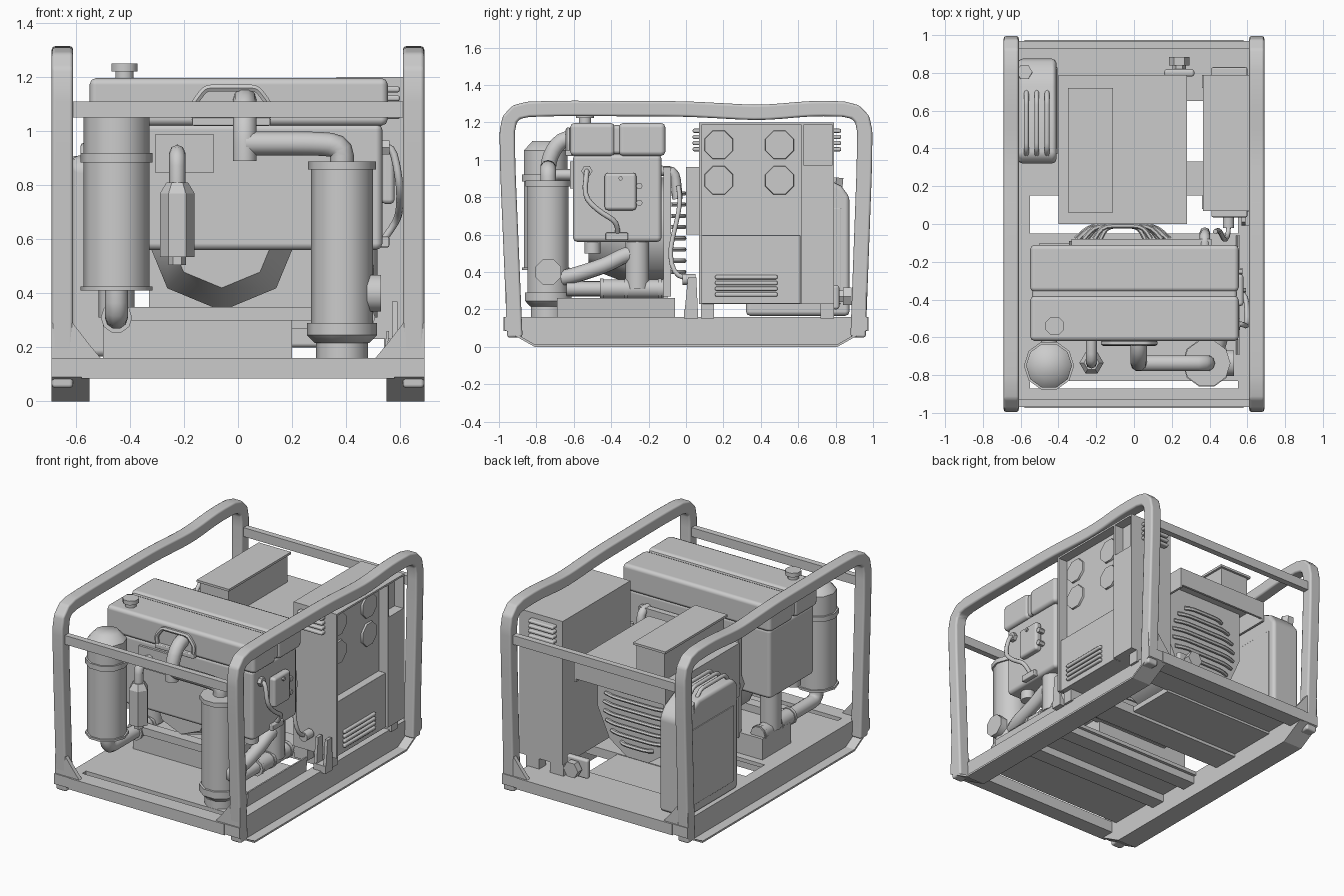
import bpy, bmesh, math
from mathutils import Vector, Matrix

if "Cube" in bpy.data.objects:
    bpy.data.objects.remove(bpy.data.objects["Cube"])


def finish(bm, name):
    bmesh.ops.recalc_face_normals(bm, faces=bm.faces)
    me = bpy.data.meshes.new(name)
    bm.to_mesh(me)
    bm.free()
    ob = bpy.data.objects.new(name, me)
    bpy.context.collection.objects.link(ob)
    return ob


def soften(ob, w, seg=2):
    if w:
        for p in ob.data.polygons:
            p.use_smooth = True
        m = ob.modifiers.new("bevel", 'BEVEL')
        m.width, m.segments, m.harden_normals = w, seg, True
        m.limit_method = 'ANGLE'
    return ob


def prism(name, pts, axis, a, b, bevel=0):
    """Extrude a 2D profile along x (pts = y,z), y (pts = x,z) or z (pts = x,y)."""
    put = {'x': lambda u, v: (a, u, v), 'y': lambda u, v: (u, a, v), 'z': lambda u, v: (u, v, a)}[axis]
    d = {'x': (b - a, 0, 0), 'y': (0, b - a, 0), 'z': (0, 0, b - a)}[axis]
    bm = bmesh.new()
    f = bm.faces.new([bm.verts.new(put(*p)) for p in pts])
    r = bmesh.ops.extrude_face_region(bm, geom=[f], use_keep_orig=True)
    bmesh.ops.translate(bm, vec=d, verts=[v for v in r['geom'] if isinstance(v, bmesh.types.BMVert)])
    return soften(finish(bm, name), bevel)


def box(name, x0, x1, y0, y1, z0, z1, bevel=0):
    return prism(name, [(x0, y0), (x1, y0), (x1, y1), (x0, y1)], 'z', z0, z1, bevel)


round_parts = []


def cyl(name, p, q, r, r2=None, n=10, turn=.5):
    p, q = Vector(p), Vector(q)
    d = q - p
    M = (Matrix.Translation((p + q) / 2) @ d.to_track_quat('Z', 'Y').to_matrix().to_4x4()
         @ Matrix.Rotation(turn * math.tau / n, 4, 'Z'))
    bm = bmesh.new()
    bmesh.ops.create_cone(bm, cap_ends=True, segments=n, radius1=r, radius2=r if r2 is None else r2,
                          depth=d.length, matrix=M)
    round_parts.append(finish(bm, name))


def rounded(pts, fillet):
    """Path with each inner corner replaced by a short curve."""
    P = [Vector(p) for p in pts]
    out = [P[0]]
    for a, b, c in zip(P, P[1:], P[2:]):
        s = b + (a - b).normalized() * min(fillet, (a - b).length * .48)
        e = b + (c - b).normalized() * min(fillet, (c - b).length * .48)
        out += [s * (1 - t) ** 2 + b * 2 * t * (1 - t) + e * t * t for t in (0, 1 / 3, 2 / 3, 1)]
    return out + [P[-1]]


def tube(name, pts, r, fillet=0.08, res=3):
    out = rounded(pts, fillet)
    cu = bpy.data.curves.new(name, 'CURVE')
    cu.dimensions, cu.bevel_depth, cu.bevel_resolution, cu.use_fill_caps = '3D', r, res, True
    sp = cu.splines.new('POLY')
    sp.points.add(len(out) - 1)
    for s, v in zip(sp.points, out):
        s.co = (*v, 1)
    ob = bpy.data.objects.new(name, cu)
    bpy.context.collection.objects.link(ob)
    round_parts.append(ob)


# Roll-cage outline: rounded-square section swept in the side plane
path = rounded([(-.915, .05), (-.955, 1.0), (-.955, 1.265), (-.7, 1.275), (0, 1.272), (.4, 1.25), (.7, 1.277),
                (.955, 1.265), (.955, 1.0), (.92, .05)], .11)
outer, inner = [], []
for i, p in enumerate(path):
    t = (path[min(i + 1, len(path) - 1)] - path[max(i - 1, 0)]).normalized()
    n = Vector((-t.y, t.x)) * .041
    outer.append(p + n)
    inner.append(p - n)

# Skid rails (web, sloped-end lip and end plates), cage tubes, corner gussets
for s, side in ((-1, "left"), (1, "right")):
    prism(side + "_skid_web", [(-.81, 0), (.81, 0), (.97, .09), (.97, .16), (-.97, .16), (-.97, .09)],
          'x', s * .55, s * .625)
    prism(side + "_skid_lip", [(-.97, .16), (-.97, .09), (-.81, 0), (.81, 0), (.97, .09), (.97, .16),
                               (.957, .16), (.957, .097), (.807, .012), (-.807, .012), (-.957, .097),
                               (-.957, .16)], 'x', s * .62, s * .69)
    prism(side + "_cage_tube", outer + inner[::-1], 'x', s * .61, s * .69, .025)
    for e, end in ((-1, "front"), (1, "back")):
        prism(f"{side}_{end}_gusset", [(s * .69, .09), (s * .5, .15), (s * .55, .21), (s * .612, .29),
                                       (s * .69, .29)], 'y', e * .935, e * .962)

# Cage cross bars and floor
for e, end in ((-1, "front"), (1, "back")):
    box(end + "_cross_bar", -.63, .63, e * .97, e * .93, 1.05, 1.11)
    box(end + "_base_beam", -.58, .58, e * .975, e * .87, .085, .16)
box("engine_pan", -.56, .56, -.83, -.05, .135, .16)
box("middle_floor", -.56, .56, .15, .33, .1, .16)
box("rear_floor", -.56, .28, .32, .66, .12, .155)
box("back_floor", -.56, .56, .65, .9, .135, .16)
for i, y in enumerate((-.42, -.12)):
    box(f"floor_beam_{i}", -.56, .56, y - .05, y + .05, .085, .14)
prism("pan_side", [(.54, .16), (.55, .16), (.56, .26), (.55, .26)], 'y', -.69, -.06)
box("engine_skid", -.5, .2, -.4, -.1, .16, .3)
box("engine_bearer", -.42, .37, -.45, -.38, .3, .35)

# Fuel tank with strap groove and housing
for i, (y0, y1) in enumerate(((-.62, -.38), (-.36, -.11))):
    box(f"tank_cap_{i}", -.55, .555, y0, y1, 1.02, 1.197, .025)
box("tank_strap", -.54, .545, -.4, -.34, 1.03, 1.185, .02)
box("engine_housing", -.535, .535, -.605, -.13, .56, 1.03, .025)
cyl("filler_neck", (-.42, -.54, 1.18), (-.42, -.54, 1.225), .036, n=8)
cyl("filler_cap", (-.42, -.54, 1.222), (-.42, -.54, 1.25), .052, n=8)
tube("tank_handle", [(-.16, -.63, 1.05), (-.165, -.63, 1.1), (-.12, -.63, 1.16), (.07, -.63, 1.16),
                     (.115, -.63, 1.1), (.11, -.63, 1.05)], .014, .02, 1)
box("handle_base", -.17, .12, -.645, -.6, 1.02, 1.05, .006)
box("front_panel", -.305, -.09, -.62, -.6, .845, .99)

# Left air cleaner
x, y = -.45, -.75
cyl("air_cleaner_body", (x, y, .41), (x, y, 1.05), .122)
cyl("air_cleaner_dome", (x, y, 1.05), (x, y, 1.1), .122, .075)
for z in (.885, .41):
    cyl("air_cleaner_band", (x, y, z), (x, y, z + (.035 if z > .5 else .015)), .133)
tube("air_cleaner_outlet", [(x, y, .43), (x, y, .31), (x, -.45, .31)], .043, .06)

# Right exhaust filter with overhead pipe and side port
x, y = .385, -.737
cyl("exhaust_filter_body", (x, y, .28), (x, y, .87), .115)
cyl("exhaust_top_band", (x, y, .858), (x, y, .888), .126)
cyl("exhaust_lower_band", (x, y, .245), (x, y, .29), .13)
cyl("exhaust_taper", (x, y, .215), (x, y, .245), .1, .13)
cyl("exhaust_foot", (x, y, .15), (x, y, .22), .096)
tube("overhead_pipe", [(x, y, .87), (x, y, .945), (.3, y, .955), (.03, y, .955)], .044, .09)
tube("tank_riser_pipe", [(.025, y, .89), (.025, y, 1.0), (.025, -.68, 1.1), (.025, -.6, 1.12)], .044, .07)
cyl("exhaust_side_port", (.42, y, .4), (.53, y, .4), .074, n=8)
tube("exhaust_elbow", [(.42, -.7, .36), (.46, -.6, .38), (.46, -.42, .44), (.46, -.33, .49), (.46, -.27, .5)],
     .043, .06)

# Small fuel filter
x, y = -.225, -.735
cyl("fuel_filter_body", (x, y, .535), (x, y, .77), .064, n=6)
cyl("fuel_filter_taper", (x, y, .77), (x, y, .81), .064, .04, n=6)
cyl("fuel_filter_drain", (x, y, .505), (x, y, .54), .033, n=6)
tube("fuel_filter_pipe", [(x, y, .79), (x, y, .92), (x, -.6, .92)], .03, .05, 2)

# T-shaped manifolds on both sides
for s in (-1, 1):
    x = s * .45
    cyl("manifold_pipe", (x, -.46, .31), (x, -.12, .31), .053)
    cyl("manifold_tail", (x, -.64, .31), (x, -.44, .31), .04)
    cyl("manifold_riser", (x, -.26, .31), (x, -.26, .58), .066)
    cyl("manifold_post", (x, -.5, .5), (x, -.5, .58), .045)
    for y in (-.46, -.33, -.15):
        cyl("manifold_clamp", (x, y, .31), (x, y + .02, .31), .058)

# Crankcase, alternator, fan plate and louvred grilles
c = (-.06, .62)
cyl("crankcase_nose", (c[0], -.52, c[1]), (c[0], -.3, c[1]), .2, .285, n=8, turn=0)
cyl("crankcase", (c[0], -.3, c[1]), (c[0], -.09, c[1]), .285, n=8, turn=0)
cyl("alternator_core", (c[0], .07, c[1]), (c[0], .58, c[1]), .26, n=12)
box("fan_plate", -.33, .41, -.12, -.08, .27, .96)
prism("rear_grille_plate", [(-.36, .95), (-.36, .6), (-.27, .4), (-.14, .31), (.02, .31), (.15, .4), (.24, .6),
                            (.24, .95)], 'y', .57, .6)
for y, d, name in ((.6, .025, "rear_louvre"), (-.08, .07, "fan_louvre")):
    for i in range(8):
        z = .4 + i * .06
        w = math.sqrt(max(.25 ** 2 - (z - c[1]) ** 2, .006))
        tube(name, [(c[0] - w, y, z), (c[0] - w * .7, y + d, z), (c[0] + w * .7, y + d, z), (c[0] + w, y, z)],
             .013, .05, 1)

# Hood over the alternator: open-bottomed tray with a raised box
box("hood_top", -.4, .28, 0, .79, .94, .96)
for x in (-.4, .265):
    prism("hood_side", [(0, .95), (0, .6), (.08, .6), (.3, .82), (.79, .82), (.79, .95)], 'x', x, x + .015)
box("hood_back_lip", -.4, .28, .775, .79, .84, .95)
box("hood_front_lip", -.4, .28, 0, .015, .6, .95)
box("hood_raised_box", -.335, -.125, .075, .705, .95, 1.145)
box("hood_box_lid", -.35, -.11, .06, .72, 1.145, 1.16)

# Control cabinet: recessed dial panel inside a frame, lower door, back column
box("cabinet_body", .365, .62, .07, .79, .23, 1.2)
box("cabinet_front_wall", .61, .685, .07, .085, .23, 1.2)
box("cabinet_top_wall", .61, .685, .07, .79, 1.188, 1.2)
box("cabinet_lower_door", .61, .672, .085, .612, .23, .597, .004)
box("cabinet_back_column", .61, .685, .615, .79, .23, .97)
box("cabinet_column_wall", .61, .685, .615, .63, .97, 1.19)
box("cabinet_back_wall", .61, .685, .78, .79, .97, 1.19)
for y in (.175, .5):
    for z in (1.08, .89):
        cyl("dial", (.61, y, z), (.632, y, z), .085, .08, n=8)
for i in range(4):
    box("door_vent", .66, .69, .155, .49, .268 + i * .031, .291 + i * .031, .009)
    for y in (.035, .77):
        z = 1.045 + i * .033
        box("cabinet_vent", .41, .6, y, y + .06, z, z + .022, .009)
for x in (.4, .58):
    for y in (.08, .72):
        box("cabinet_foot", x - .04, x + .06, y, y + .07, .15, .235)
for x in (.57, .64):
    prism("cabinet_bracket", [(-.01, .16), (.065, .16), (.055, .37), (.01, .37)], 'x', x, x + .02)
box("cabinet_bracket_plate", .57, .66, -.01, .065, .15, .2)

# Switch box, knobs and hoses on the housing side
box("switch_box", .53, .58, -.435, -.265, .73, .93, .018)
for z in (.77, .86):
    cyl("switch_knob", (.53, -.25, z), (.575, -.25, z), .018, n=6)
cyl("switch_plug", (.575, -.35, .9), (.592, -.35, .9), .012, n=6)
tube("side_hose", [(.53, -.53, .94), (.575, -.53, .94), (.6, -.545, .8), (.6, -.46, .72), (.59, -.37, .67),
                   (.54, -.365, .6)], .014, .06, 2)
cyl("side_hose_nut", (.53, -.53, .94), (.56, -.53, .94), .03, n=6)
box("side_hose_block", .52, .56, -.43, -.31, .57, .61, .006)
tube("breather_pipe", [(.375, -.14, .94), (.375, -.06, .94), (.375, -.045, .79)], .028, .05, 2)
tube("rear_hose", [(.43, -.04, .86), (.45, -.03, .76), (.48, -.09, .5), (.5, -.06, .38), (.5, .04, .36)],
     .013, .08, 2)
cyl("rear_hose_fitting", (.5, -.02, .36), (.5, .05, .36), .032, n=8)

# Drain valve and pipe at the back
box("drain_block", .16, .32, .78, .82, .2, .33, .015)
cyl("drain_stem", (.24, .81, .27), (.24, .845, .27), .035, n=6)
cyl("drain_knob", (.24, .84, .27), (.24, .885, .27), .055, n=6)

# Fuel can with triple handle
prism("fuel_can", [(.32, .165), (.875, .165), (.875, .8), (.83, .86), (.73, .91), (.36, .91), (.32, .87)], 'x',
      -.615, -.41, .025)
for x in (-.62, -.415):
    box("fuel_can_panel", x, x + .01, .37, .83, .23, .74, .004)
for x in (-.57, -.515, -.46):
    tube("fuel_can_handle", [(x, .37, .9), (x, .4, .945), (x, .66, .945), (x, .7, .9)], .013, .03, 2)
cyl("fuel_can_cap", (-.58, .8, .85), (-.58, .805, .905), .042, n=6)

# Bake curves and smooth the round parts
bpy.ops.object.select_all(action='DESELECT')
for ob in round_parts:
    ob.select_set(True)
bpy.context.view_layer.objects.active = round_parts[0]
bpy.ops.object.convert(target='MESH')
bpy.ops.object.shade_smooth_by_angle(angle=math.radians(50))
